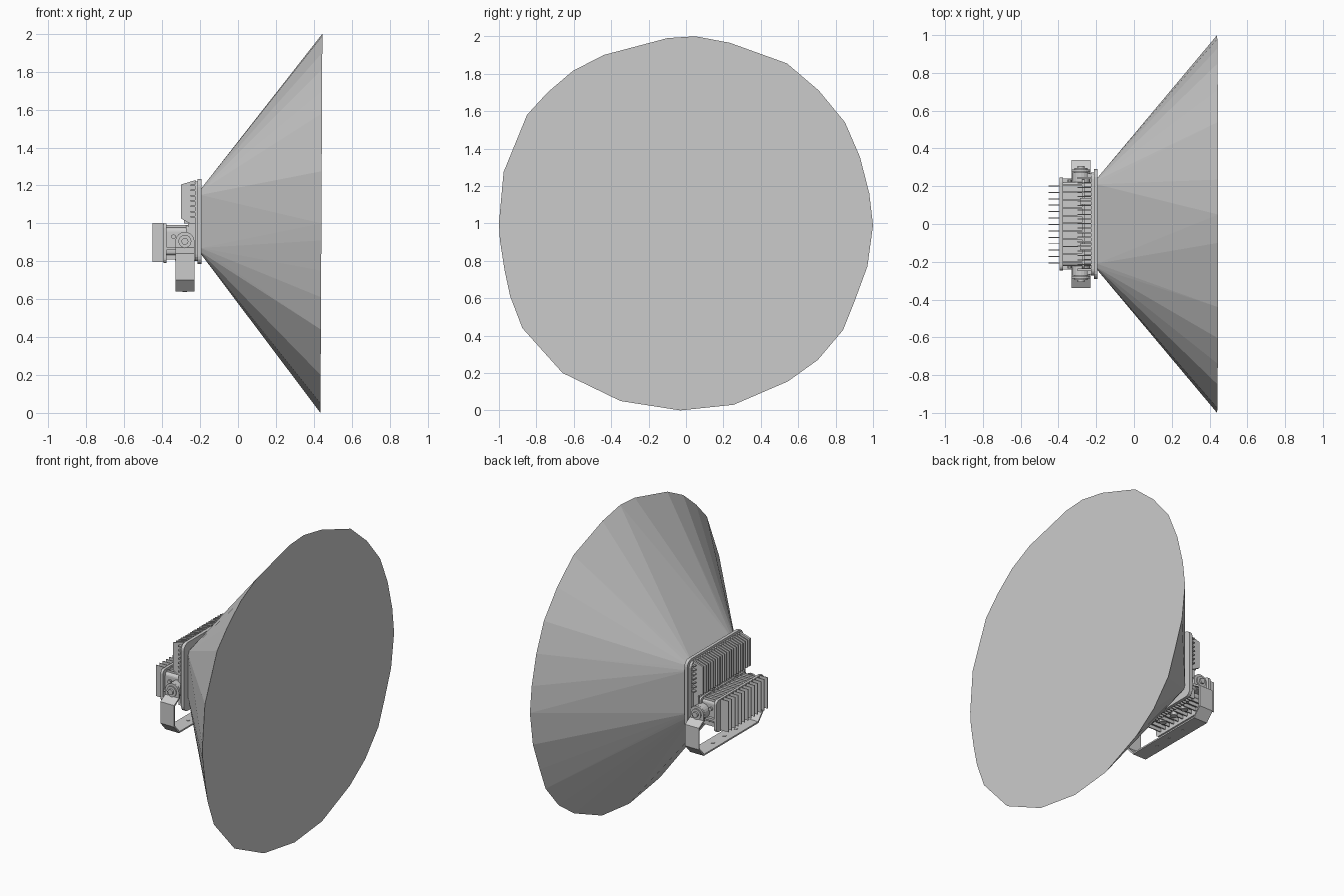
import bpy, bmesh, math
from mathutils import Vector

if "Cube" in bpy.data.objects:
    bpy.data.objects.remove(bpy.data.objects["Cube"])

grey = bpy.data.materials.new("light_grey")
grey.diffuse_color = (0.6, 0.6, 0.6, 1)
grey.use_nodes = True
grey.node_tree.nodes["Principled BSDF"].inputs["Base Color"].default_value = grey.diffuse_color


def finish(name, bm):
    bmesh.ops.recalc_face_normals(bm, faces=bm.faces)
    me = bpy.data.meshes.new(name)
    bm.to_mesh(me)
    bm.free()
    me.materials.append(grey)
    ob = bpy.data.objects.new(name, me)
    bpy.context.collection.objects.link(ob)
    return ob


def add_prism(bm, pts, axis, a, b):
    """Extrude a 2D outline along axis: x uses (y,z), y uses (x,z), z uses (x,y)."""
    i = "xyz".index(axis)

    def at(p, d):
        c = list(p)
        c.insert(i, d)
        return bm.verts.new(c)
    lo, hi = [at(p, a) for p in pts], [at(p, b) for p in pts]
    bm.faces.new(lo)
    bm.faces.new(hi[::-1])
    n = len(pts)
    for k in range(n):
        bm.faces.new((lo[k], hi[k], hi[(k + 1) % n], lo[(k + 1) % n]))


def prism(name, pts, axis, *spans):
    bm = bmesh.new()
    for a, b in spans:
        add_prism(bm, pts, axis, a, b)
    return finish(name, bm)


def boxes(name, items):
    bm = bmesh.new()
    for x0, x1, y0, y1, z0, z1 in items:
        add_prism(bm, [(y0, z0), (y1, z0), (y1, z1), (y0, z1)], "x", x0, x1)
    return finish(name, bm)


def rounded(y, z0, z1, r, n=4):
    pts = []
    for cy, cz, s in ((y - r, z1 - r, 0), (-y + r, z1 - r, 90), (-y + r, z0 + r, 180), (y - r, z0 + r, 270)):
        for k in range(n + 1):
            t = math.radians(s + 90 * k / n)
            pts.append((cy + r * math.cos(t), cz + r * math.sin(t)))
    return pts


def circle(cx, cz, r, n=20):
    return [(cx + r * math.cos(math.tau * k / n), cz + r * math.sin(math.tau * k / n)) for k in range(n)]


# Light beam: hull from the lens rectangle to an uneven round outline
rim = [(-.10, 1.99), (.05, 2.0), (.235, 1.965), (.54, 1.855), (.71, 1.71), (.85, 1.54), (.93, 1.355),
       (.98, 1.16), (1.0, .99), (.97, .77), (.90, .58), (.84, .43), (.705, .27), (.545, .155),
       (.255, .03), (-.03, 0), (-.35, .05), (-.66, .20), (-.875, .44), (-.94, .61), (-.97, .75),
       (-.995, .91), (-1.0, 1.0), (-.975, 1.275), (-.85, 1.58), (-.74, 1.70), (-.605, 1.815), (-.44, 1.90)]
bm = bmesh.new()
for y, z in rim:
    bm.verts.new((.44 + .005 * (z - 1), y, z))
for y, z in rounded(.24, .84, 1.18, .03, 2):
    bm.verts.new((-.197, y, z))
bmesh.ops.convex_hull(bm, input=bm.verts)
bmesh.ops.dissolve_limit(bm, angle_limit=.002, verts=bm.verts, edges=bm.edges)
finish("light_beam", bm)

# Front frame and stepped back plate
prism("front_frame", rounded(.29, .785, 1.235, .04), "x", (-.213, -.192))
prism("back_plate", rounded(.272, .80, 1.22, .035), "x", (-.228, -.213))

# Upper heat sink: vertical fins with a sloped outline
fin = [(-.225, 1.228), (-.30, 1.205), (-.30, 1.025), (-.255, 1.0), (-.225, 1.0)]
prism("upper_fins", fin, "y", *[(-.241 + .024 * k, -.235 + .024 * k) for k in range(21)])
prism("upper_fin_ends", fin, "y", (-.25, -.241), (.241, .25))
boxes("upper_fin_bosses", [(-.285, -.225, y - .018, y + .018, 1.0, 1.20) for y in (-.12, .12)])
# Short horizontal ribs on both sides of the heat sink
boxes("side_ribs", [(-.25, -.225, min(s * .245, s * .268), max(s * .245, s * .268), z, z + .008)
                    for s in (-1, 1) for z in [1.03 + .028 * k for k in range(7)]])

# Lower heat sink behind the frame
boxes("lower_fins", [(-.265, -.225, -.24 + .024 * k, -.234 + .024 * k, .80, 1.0) for k in range(21)])

# Driver housing with flanges, ribs and rear fins
prism("driver_housing", rounded(.222, .832, .978, .02), "x", (-.385, -.225))
prism("driver_flange", rounded(.245, .79, 1.0, .025), "x", (-.394, -.376))
prism("inner_flange", rounded(.235, .815, .99, .02), "x", (-.275, -.262))
boxes("housing_ribs", [(-.376, -.275, -.205 + .041 * k, -.198 + .041 * k, .81, .99) for k in range(11)])
boxes("rear_fins", [(-.452, -.392, -.209 + .034 * k, -.204 + .034 * k, .797, 1.002) for k in range(13)])
prism("housing_side_bars", [(-.376, .86), (-.25, .86), (-.25, .875), (-.376, .875)], "y",
      (-.24, -.222), (.222, .24))
prism("housing_bolts", circle(-.34, .93, .012, 10), "y", (-.236, -.222), (.222, .236))
bm = bmesh.new()
for y in (-.1, 0, .1):
    add_prism(bm, circle(-.31, y, .022, 14), "z", .805, .835)
finish("bottom_plugs", bm)

# Pivot hubs in concentric steps
for nm, r, a, b in (("hub_base", .048, .22, .272), ("hub_ring", .034, .272, .296), ("hub_bolt", .018, .296, .308)):
    prism(nm, circle(-.28, .905, r), "y", (-b, -a), (a, b))

# Mounting bracket: round ears and a U-shaped strap
ear = [(-.33, .865), (-.23, .865)] + [(-.28 + .05 * math.cos(math.pi * k / 12), .905 + .05 * math.sin(math.pi * k / 12))
                                      for k in range(13)]
prism("bracket_ears", ear, "y", (-.288, -.276), (.276, .288))
outer = [(.288, .872), (.338, .842), (.338, .70), (.285, .64)]
inner = [(.276, .866), (.328, .835), (.328, .704), (.280, .65)]
half = lambda p: [(-y, z) for y, z in p[::-1]]
prism("bracket_strap", outer + half(outer) + half(inner)[::-1] + inner[::-1], "x", (-.33, -.23))
# Bolt heads on the bracket base
bm = bmesh.new()
for y in (-.12, 0, .12):
    add_prism(bm, circle(-.28, y, .012, 12), "z", .638, .653)
finish("bracket_bolts", bm)
